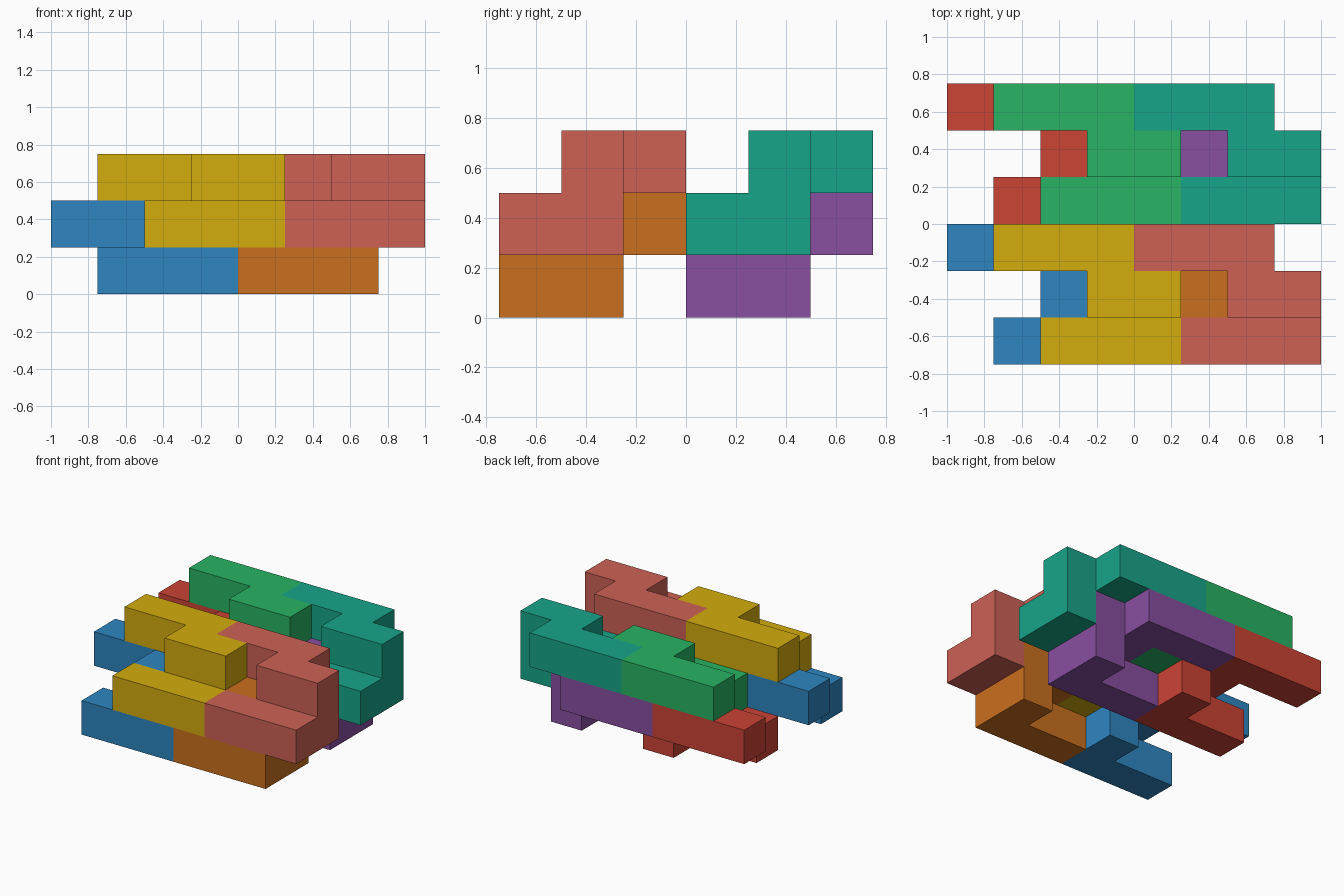
import bpy, bmesh
from mathutils import Vector

if "Cube" in bpy.data.objects:
    bpy.data.objects.remove(bpy.data.objects["Cube"])

S = 0.25                                  # cell size
ORIGIN = Vector((-1.0, -0.75, 0.0))

# One interlocking nine-cell piece, as (x, y, z) cells
CELLS = {(1, 0, 0), (2, 0, 0), (3, 0, 0), (3, 1, 0),
         (3, 1, 1), (2, 1, 1),
         (2, 2, 1), (1, 2, 1), (0, 2, 1)}

# Colour of each copy, and its shift in cells
PIECES = [
    ("front_lower_left_piece", "2E86C1", (0, 0, 0)),
    ("front_lower_right_piece", "CA6F1E", (3, 0, 0)),
    ("front_upper_left_piece", "D4AC0D", (1, 0, 1)),
    ("front_upper_right_piece", "CD6155", (4, 0, 1)),
    ("back_lower_left_piece", "CB4335", (0, 3, 0)),
    ("back_lower_right_piece", "884EA0", (3, 3, 0)),
    ("back_upper_left_piece", "28B463", (1, 3, 1)),
    ("back_upper_right_piece", "17A589", (4, 3, 1)),
]


def linear_colour(code):
    rgb = [int(code[i:i + 2], 16) / 255 for i in (0, 2, 4)]
    return [c / 12.92 if c < 0.04045 else ((c + 0.055) / 1.055) ** 2.4 for c in rgb] + [1.0]


def add_piece(name, code, shift):
    bm = bmesh.new()
    # Outer skin only: a square wherever a cell has no neighbour
    for cell in CELLS:
        centre = Vector(cell) + Vector((0.5, 0.5, 0.5))
        for axis in range(3):
            for sign in (-1, 1):
                n = Vector((0, 0, 0))
                n[axis] = sign
                if tuple(int(a + b) for a, b in zip(cell, n)) in CELLS:
                    continue
                u = Vector((0, 0, 0))
                u[(axis + 1) % 3] = 0.5
                v = n.cross(u)
                mid = centre + n * 0.5
                bm.faces.new([bm.verts.new((mid + a * u + b * v) * S)
                              for a, b in ((-1, -1), (1, -1), (1, 1), (-1, 1))])
    bmesh.ops.remove_doubles(bm, verts=bm.verts, dist=0.001)
    # Merge coplanar squares into clean flat faces
    bmesh.ops.dissolve_limit(bm, angle_limit=0.01, verts=bm.verts, edges=bm.edges)
    mesh = bpy.data.meshes.new(name)
    bm.to_mesh(mesh)
    bm.free()
    mat = bpy.data.materials.new(name + "_colour")
    mat.diffuse_color = linear_colour(code)
    mat.use_nodes = True
    mat.node_tree.nodes["Principled BSDF"].inputs["Base Color"].default_value = mat.diffuse_color
    mesh.materials.append(mat)
    obj = bpy.data.objects.new(name, mesh)
    obj.location = ORIGIN + Vector(shift) * S
    bpy.context.collection.objects.link(obj)


for piece in PIECES:
    add_piece(*piece)
